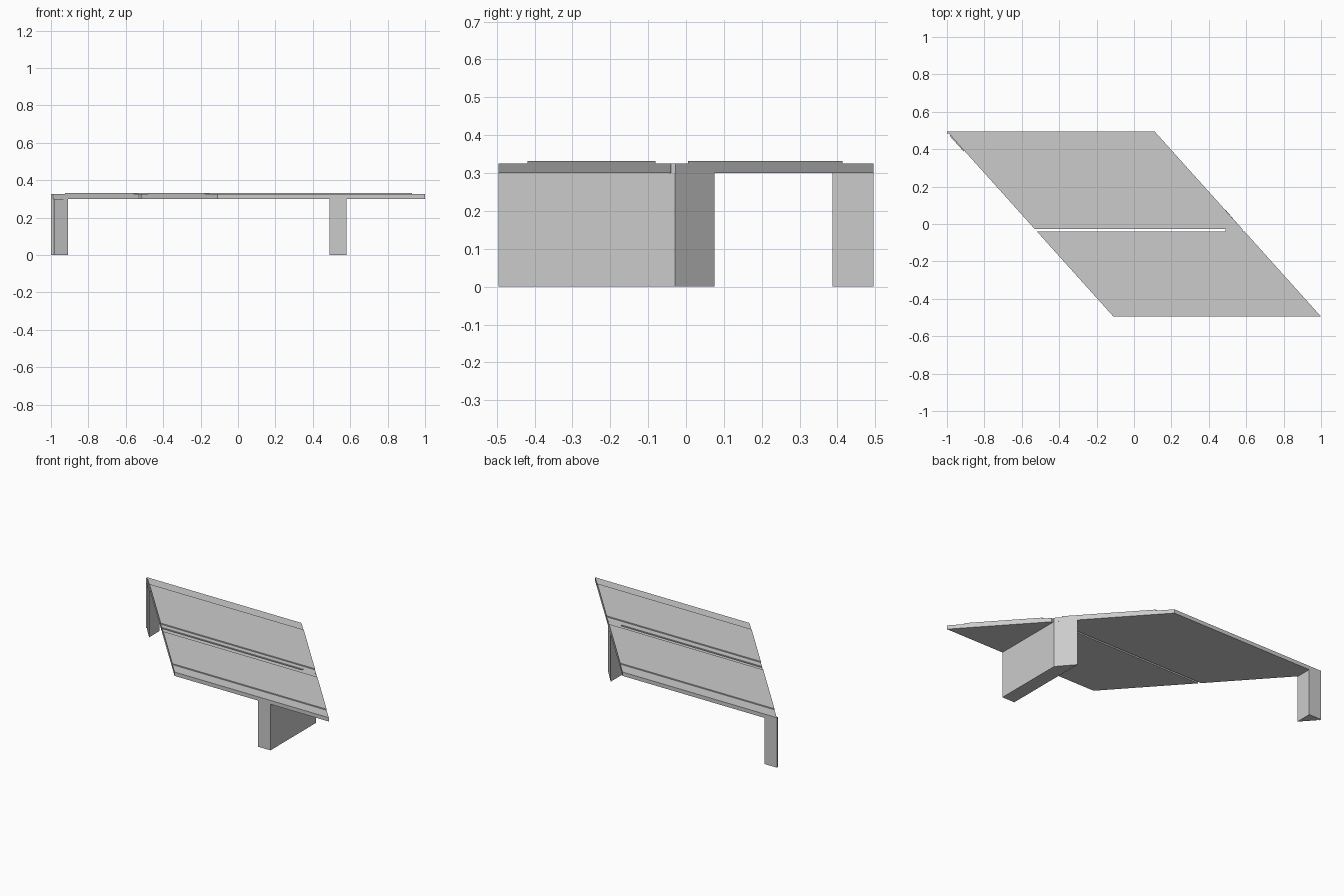
import bpy
import bmesh

if "Cube" in bpy.data.objects:
    bpy.data.objects.remove(bpy.data.objects["Cube"])

HALF = 0.495            # half depth of the deck
SKEW = -0.89 / 0.99     # sideways shift of the deck per unit of y
LEFT, RIGHT = -0.555, 0.555
BASE, LOW, HIGH = 0.30, 0.325, 0.332


def edge_x(y, side):
    return side + SKEW * y


def loft(name, ring_a, ring_b):
    """Solid between two matching rings of points."""
    bm = bmesh.new()
    a = [bm.verts.new(p) for p in ring_a]
    b = [bm.verts.new(p) for p in ring_b]
    bm.faces.new(a)
    bm.faces.new(b[::-1])
    n = len(a)
    for i in range(n):
        j = (i + 1) % n
        bm.faces.new((a[i], b[i], b[j], a[j]))
    bmesh.ops.recalc_face_normals(bm, faces=bm.faces)
    mesh = bpy.data.meshes.new(name)
    bm.to_mesh(mesh)
    bm.free()
    obj = bpy.data.objects.new(name, mesh)
    bpy.context.collection.objects.link(obj)
    return obj


def deck(name, y0, y1, r0, r1):
    """Skewed slab with a raised roadway between r0 and r1."""
    profile = [(y0, BASE), (y1, BASE), (y1, LOW), (r1, LOW),
               (r1, HIGH), (r0, HIGH), (r0, LOW), (y0, LOW)]
    loft(name, *[[(edge_x(y, s), y, z) for y, z in profile]
                 for s in (LEFT, RIGHT)])


def prism(name, outline, z0, z1):
    loft(name, *[[(x, y, z) for x, y in outline] for z in (z0, z1)])


# Two bridge decks separated by a narrow gap
deck("front_deck", -HALF, -0.040, -0.418, -0.081)
deck("back_deck", -0.028, HALF, 0.005, 0.413)

# Right abutment wall with an end cut along the skewed deck edge
prism("right_abutment", [(0.49, -HALF), (0.58, -HALF), (0.58, -0.029),
                         (0.49, 0.075)], 0.0, BASE)
prism("gap_plug", [(0.49, -0.040), (0.58, -0.040), (0.58, -0.028),
                   (0.49, -0.028)], BASE, LOW)

# Left corner abutment, slightly proud of the deck edge
prism("left_abutment", [(-1.0, HALF), (-0.91, HALF), (-0.91, 0.387),
                        (-0.985, 0.470), (-0.985, 0.483), (-1.0, 0.483)],
      0.0, BASE)
prism("left_corner_curb", [(-1.0, HALF), (-1.0, 0.483),
                           (edge_x(0.483, LEFT), 0.483)], BASE, LOW)
